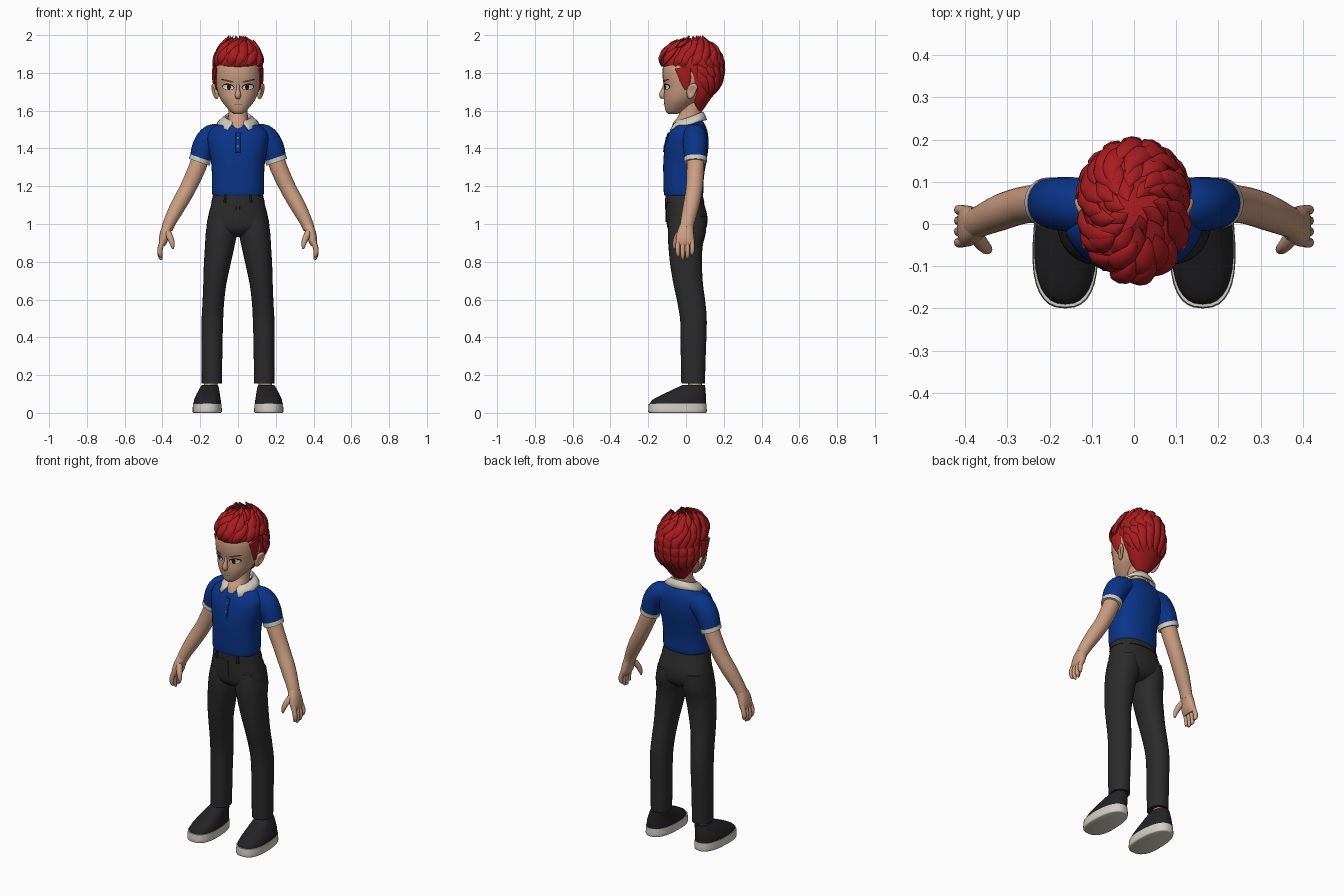
import bpy, bmesh, math, random
from mathutils import Vector
from mathutils.bvhtree import BVHTree

random.seed(4)
if "Cube" in bpy.data.objects:
    bpy.data.objects.remove(bpy.data.objects["Cube"], do_unlink=True)
made = []


def material(name, r, g, b):
    m = bpy.data.materials.new(name)
    m.use_nodes = True
    m.diffuse_color = (r, g, b, 1)
    m.node_tree.nodes["Principled BSDF"].inputs["Base Color"].default_value = (r, g, b, 1)
    return m


SKIN = material("skin", .60, .34, .22)
RED = material("hair red", .40, .012, .014)
BLUE = material("shirt blue", .003, .035, .25)
CREAM = material("cream trim", .66, .62, .54)
CHARCOAL = material("trouser charcoal", .024, .024, .025)
BLACK = material("shoe black", .017, .017, .019)
WHITE = material("eye white", .75, .73, .70)
DARK = material("eye dark", .012, .008, .007)
BROW = material("brow brown", .16, .04, .03)
LIP = material("lip", .38, .17, .12)


def finish(bm, name, mat):
    bmesh.ops.recalc_face_normals(bm, faces=bm.faces)
    me = bpy.data.meshes.new(name)
    bm.to_mesh(me)
    bm.free()
    me.materials.append(mat)
    ob = bpy.data.objects.new(name, me)
    bpy.context.collection.objects.link(ob)
    made.append(ob)
    return ob


def spline(pts, steps):
    """Smooth interpolation through tuples of numbers."""
    out = []
    for i in range(len(pts) - 1):
        a, b, c, d = (pts[max(0, min(len(pts) - 1, i + k))] for k in (-1, 0, 1, 2))
        for s in range(steps):
            t = s / steps
            out.append([q + .5 * t * (r - p + t * (2*p - 5*q + 4*r - w + t * (3*(q - r) + w - p)))
                        for p, q, r, w in zip(a, b, c, d)])
    return out + [list(pts[-1])]


def skin(name, rings, mat, n=24, power=2, flat=False, steps=4, egg=0, ref=(0, 1, 0)):
    """Loft rings (x, y, z, half width, half depth) into a closed skin."""
    rings = spline(rings, steps)
    bm = bmesh.new()
    loops = []
    for i, (x, y, z, a, b) in enumerate(rings):
        tangent = Vector((0, 0, 1))
        if not flat:
            lo, hi = rings[max(i - 1, 0)], rings[min(i + 1, len(rings) - 1)]
            tangent = (Vector(hi[:3]) - Vector(lo[:3])).normalized()
        v = Vector(ref)
        v = (v - tangent * v.dot(tangent)).normalized()
        u = v.cross(tangent)
        loop = []
        for k in range(n):
            c, s = math.cos(math.tau * k / n), math.sin(math.tau * k / n)
            c, s = (math.copysign(abs(w) ** (2 / power), w) for w in (c, s))
            loop.append(bm.verts.new(Vector((x, y, z)) + u * a * c * (1 - egg * s) + v * b * s))
        loops.append(loop)
    for p, q in zip(loops, loops[1:]):
        for k in range(n):
            bm.faces.new((p[k], p[(k + 1) % n], q[(k + 1) % n], q[k]))
    bm.faces.new(loops[0])
    bm.faces.new(loops[-1])
    return finish(bm, name, mat)


def lay(z, x, hw, front, back):
    """Horizontal ring from its height, centre x, half width, front and back."""
    return (x, (front + back) / 2, z, hw, (back - front) / 2)


def stack(name, rows, mat, **kw):
    return skin(name, [lay(*r) for r in rows], mat, flat=True, **kw)


# Head and neck
head = stack("head", [(1.583, 0, .022, -.095, -.045), (1.60, 0, .045, -.108, -.01),
                      (1.635, 0, .075, -.115, .04), (1.67, 0, .097, -.118, .09),
                      (1.72, 0, .113, -.115, .125), (1.78, 0, .120, -.124, .14),
                      (1.84, 0, .117, -.12, .15), (1.89, 0, .09, -.09, .12),
                      (1.92, 0, .03, -.02, .06)], SKIN, n=32, power=2.2)
stack("neck", [(1.46, 0, .055, -.085, .07), (1.53, 0, .055, -.07, .075),
               (1.57, 0, .052, -.042, .08), (1.61, 0, .05, -.03, .085),
               (1.68, 0, .05, -.03, .085)], SKIN)
skin("nose", [(0, -.108, 1.75, .008, .008), (0, -.116, 1.715, .009, .012),
              (0, -.124, 1.682, .016, .018), (0, -.118, 1.666, .012, .010)], SKIN, n=12)
face_tree = BVHTree.FromPolygons([v.co for v in head.data.vertices],
                                 [p.vertices for p in head.data.polygons])


def patch(name, x, z, rx, rz, mat, tilt=0, lift=.003, n=16):
    """Thin oval plate laid on the face."""
    bm = bmesh.new()

    def on_face(px, pz):
        hit = face_tree.ray_cast(Vector((px, -1, pz)), Vector((0, 1, 0)))[0]
        return bm.verts.new((px, hit.y - lift, pz))
    centre, rim = on_face(x, z), []
    for k in range(n):
        a, b = rx * math.cos(math.tau * k / n), rz * math.sin(math.tau * k / n)
        rim.append(on_face(x + a * math.cos(tilt) - b * math.sin(tilt),
                           z + a * math.sin(tilt) + b * math.cos(tilt)))
    for k in range(n):
        bm.faces.new((centre, rim[k], rim[(k + 1) % n]))
    finish(bm, name, mat)


patch("mouth", 0, 1.632, .026, .003, LIP)

# Shirt torso, front placket and buttons
stack("shirt", [(1.15, 0, .132, -.113, .087), (1.17, 0, .138, -.118, .092),
                (1.25, 0, .138, -.12, .095), (1.33, 0, .143, -.12, .108),
                (1.41, 0, .158, -.112, .119), (1.47, 0, .162, -.094, .117),
                (1.51, 0, .135, -.074, .108), (1.535, 0, .085, -.05, .095),
                (1.55, 0, .05, -.03, .08)], BLUE, n=36, power=2.3)
skin("placket", [(0, -.118, 1.38, .013, .004), (0, -.109, 1.43, .013, .004),
                 (0, -.092, 1.485, .013, .004)], BLUE, n=8, power=4)
for i, (y, z) in enumerate([(-.116, 1.41), (-.106, 1.455)]):
    skin(f"button_{i}", [(0, y, z - .005, .002, .002), (0, y, z, .005, .003),
                         (0, y, z + .005, .002, .002)], CREAM, n=8, steps=2)

# Folded collar, open at the front
bm = bmesh.new()
rows = []
for i in range(33):
    t = i / 16 - 1
    row = []
    for rx, front, back, top, drop, reach in ((.062, .07, .052, 1.57, .04, 2.85),
                                              (.070, .08, .060, 1.59, .05, 2.85),
                                              (.088, .10, .068, 1.575, .05, 2.75),
                                              (.108, .13, .077, 1.55, .06, 2.6)):
        s, c = math.sin(t * reach), math.cos(t * reach)
        fall = (1 - c) / 2
        row.append(bm.verts.new((rx * s, .03 + c * (back if c > 0 else front),
                                 top - drop * fall ** (1.6 if top < 1.56 else 1))))
    rows.append(row)
for p, q in zip(rows, rows[1:]):
    for k in range(3):
        bm.faces.new((p[k], p[k + 1], q[k + 1], q[k]))
collar = finish(bm, "collar", CREAM)
thick = collar.modifiers.new("thickness", "SOLIDIFY")
thick.thickness = .01
thick.offset = 0

# Trouser hips, waistband and belt loops
stack("trouser_hips", [(1.165, 0, .124, -.104, .08), (1.10, 0, .143, -.104, .098),
                       (1.04, 0, .158, -.104, .113), (.98, 0, .164, -.098, .108),
                       (.945, 0, .12, -.07, .08), (.93, 0, .05, -.04, .05)],
      CHARCOAL, n=32, power=2.3)
stack("waistband", [(1.115, 0, .142, -.110, .098), (1.16, 0, .131, -.109, .086)],
      CHARCOAL, n=32, power=2.3)
stack("fly", [(1.01, 0, .008, -.108, -.08), (1.12, 0, .012, -.111, -.08)],
      CHARCOAL, n=8, power=4)


def both_sides(label, s):
    # Ear with a hollow shell
    bm = bmesh.new()
    bmesh.ops.create_uvsphere(bm, u_segments=20, v_segments=14, radius=1)
    for v in bm.verts:
        hollow = max(0, 1 - (v.co.y ** 2 + v.co.z ** 2) * 1.7) if v.co.x > 0 else 0
        x, y, z = v.co.x * (1 - hollow * .8), v.co.y * (.8 + .2 * v.co.z), v.co.z
        v.co = (s * (.121 + x * .016 + y * .012 + z * .008), .03 + y * .033 + z * .010, 1.703 + z * .042)
    finish(bm, label + "ear", SKIN)

    # Eye and brow plates
    patch(label + "eye_line", s * .052, 1.726, .033, .017, DARK, s * .12, .002)
    patch(label + "eye_white", s * .052, 1.724, .029, .013, WHITE, s * .12, .0035)
    patch(label + "iris", s * .048, 1.725, .011, .013, DARK, 0, .005)
    patch(label + "brow", s * .055, 1.758, .036, .005, BROW, s * .22, .004)

    # Sideburn
    skin(label + "sideburn", [(s * .117, -.015, 1.83, .012, .045), (s * .118, -.005, 1.77, .010, .032),
                              (s * .112, .004, 1.71, .005, .010)], RED, n=12)

    def limb(name, pts, mat, **kw):
        return skin(label + name, [(s * p[0],) + tuple(p[1:]) for p in pts], mat, **kw)

    # Sleeve, cuff and arm
    limb("sleeve", [(.07, .045, 1.475, .05, .055), (.135, .046, 1.462, .066, .064),
                    (.178, .048, 1.41, .064, .063), (.203, .05, 1.335, .054, .058)], BLUE)
    limb("cuff", [(.198, .05, 1.35, .058, .061), (.206, .05, 1.327, .057, .060)], CREAM, steps=2)
    limb("arm", [(.19, .05, 1.38, .045, .046), (.215, .05, 1.30, .046, .046),
                 (.265, .044, 1.19, .043, .044), (.315, .028, 1.10, .041, .043),
                 (.357, .010, 1.02, .034, .038), (.376, .002, .975, .030, .036)], SKIN)

    # Hand with four fingers and a thumb
    limb("palm", [(.368, .005, .995, .028, .034), (.385, -.003, .955, .027, .044),
                  (.397, -.005, .91, .023, .049), (.402, -.005, .885, .014, .044)], SKIN, power=2.4)
    for i, length in enumerate((.065, .08, .075, .055)):
        y = -.040 + i * .0235
        limb(f"finger_{i}", [(.398, y, .915, .014, .013), (.412, y * 1.1, .89 - length * .3, .0135, .0125),
                             (.412, y * 1.05, .89 - length * .75, .012, .011),
                             (.404, y, .89 - length, .005, .005)], SKIN, n=10)
    limb("thumb", [(.378, -.022, .965, .018, .018), (.360, -.048, .93, .017, .016),
                   (.348, -.060, .895, .013, .012), (.345, -.063, .868, .005, .005)], SKIN, n=10)

    # Trouser leg
    stack(label + "trouser_leg", [(z, s * x, w, f, b) for z, x, w, f, b in (
        (1.04, .080, .075, -.09, .105), (.96, .087, .083, -.096, .106),
        (.88, .097, .078, -.093, .088), (.78, .111, .070, -.083, .085),
        (.68, .123, .061, -.066, .090), (.58, .131, .057, -.045, .103),
        (.48, .136, .057, -.030, .110), (.32, .138, .055, -.028, .105),
        (.155, .138, .054, -.025, .100))], CHARCOAL, n=28, power=2.2)
    stack(label + "belt_loop", [(1.11, s * .07, .007, -.112, -.08), (1.162, s * .066, .007, -.108, -.08)],
          CHARCOAL, n=8, power=4)

    # Ankle, shoe and sole
    stack(label + "ankle", [(.10, s * .148, .036, .01, .085), (.2, s * .14, .036, .01, .085)], SKIN)
    stack(label + "shoe_sole", [(0, s * .163, .072, -.193, .104), (.008, s * .163, .077, -.2, .11),
                                (.05, s * .163, .075, -.197, .108)],
          CREAM, n=32, power=2.5, egg=.08, steps=3)
    stack(label + "shoe_upper", [(.045, s * .163, .073, -.192, .106), (.065, s * .162, .071, -.182, .106),
                                 (.085, s * .160, .066, -.150, .106), (.11, s * .156, .058, -.098, .104),
                                 (.135, s * .151, .049, -.045, .102), (.147, s * .149, .043, -.020, .100)],
          BLACK, n=32, power=2.4, egg=.06)


both_sides("left_", 1)
both_sides("right_", -1)

# Hair mass
cap = stack("hair_mass", [(1.60, 0, .035, .05, .088), (1.65, 0, .080, .03, .122),
                          (1.70, 0, .108, .02, .158), (1.75, 0, .120, -.02, .180),
                          (1.80, 0, .124, -.06, .192), (1.835, 0, .124, -.126, .193),
                          (1.88, 0, .118, -.132, .185), (1.92, 0, .095, -.11, .160),
                          (1.945, 0, .06, -.07, .12), (1.955, 0, .015, 0, .04)], RED, n=32)
hair_tree = BVHTree.FromPolygons([v.co for v in cap.data.vertices],
                                 [p.vertices for p in cap.data.polygons])
CORE = Vector((0, .04, 1.82))
locks = []


def lock(az, el0, el1, twist, lift, width):
    """Tapered tuft flowing over the hair mass and leaving it at the tip."""
    path = []
    for t, size in ((0, .35), (.3, 1), (.65, .8), (1, .04)):
        a, e = az + twist * t, el0 + (el1 - el0) * t
        d = Vector((math.sin(a) * math.cos(e), -math.cos(a) * math.cos(e), math.sin(e)))
        p = hair_tree.ray_cast(CORE, d)[0] + d * lift * t * t
        path.append((p.x, p.y, min(p.z, 1.997), width * size, width * size * .55))
    mid = Vector(path[1][:3]) - CORE
    locks.append(skin("hair_lock", path, RED, n=8, steps=3, ref=mid))


# Tufts swept up from the hairline to the crown
for count, start, end, lift, width in ((17, .16, .80, .018, .026), (15, .45, 1.1, .034, .026),
                                       (11, .75, 1.3, .050, .024), (6, 1.05, 1.45, .050, .020)):
    for i in range(count):
        az = math.tau * (i + random.uniform(-.25, .25)) / count
        lock(az, start + random.uniform(-.06, .06), end, random.uniform(.3, .6),
             lift * random.uniform(.6, 1.15), width)

# Tufts falling from the back of the crown to the nape
for start, end in ((.55, -.15), (.2, -.5), (-.1, -.85)):
    for i in range(9):
        az = math.pi + (i - 4) * .34
        lock(az, start, end + random.uniform(-.06, .06), (math.pi - az) * .25 + .1, .005, .026)

bpy.ops.object.select_all(action="DESELECT")
for ob in locks:
    ob.select_set(True)
bpy.context.view_layer.objects.active = locks[0]
made = [ob for ob in made if ob not in locks] + [locks[0]]
bpy.ops.object.join()
locks[0].name = "hair_locks"

# Smooth shading with crisp hems
for ob in made:
    ob.select_set(True)
bpy.ops.object.shade_smooth_by_angle(angle=math.radians(42))
